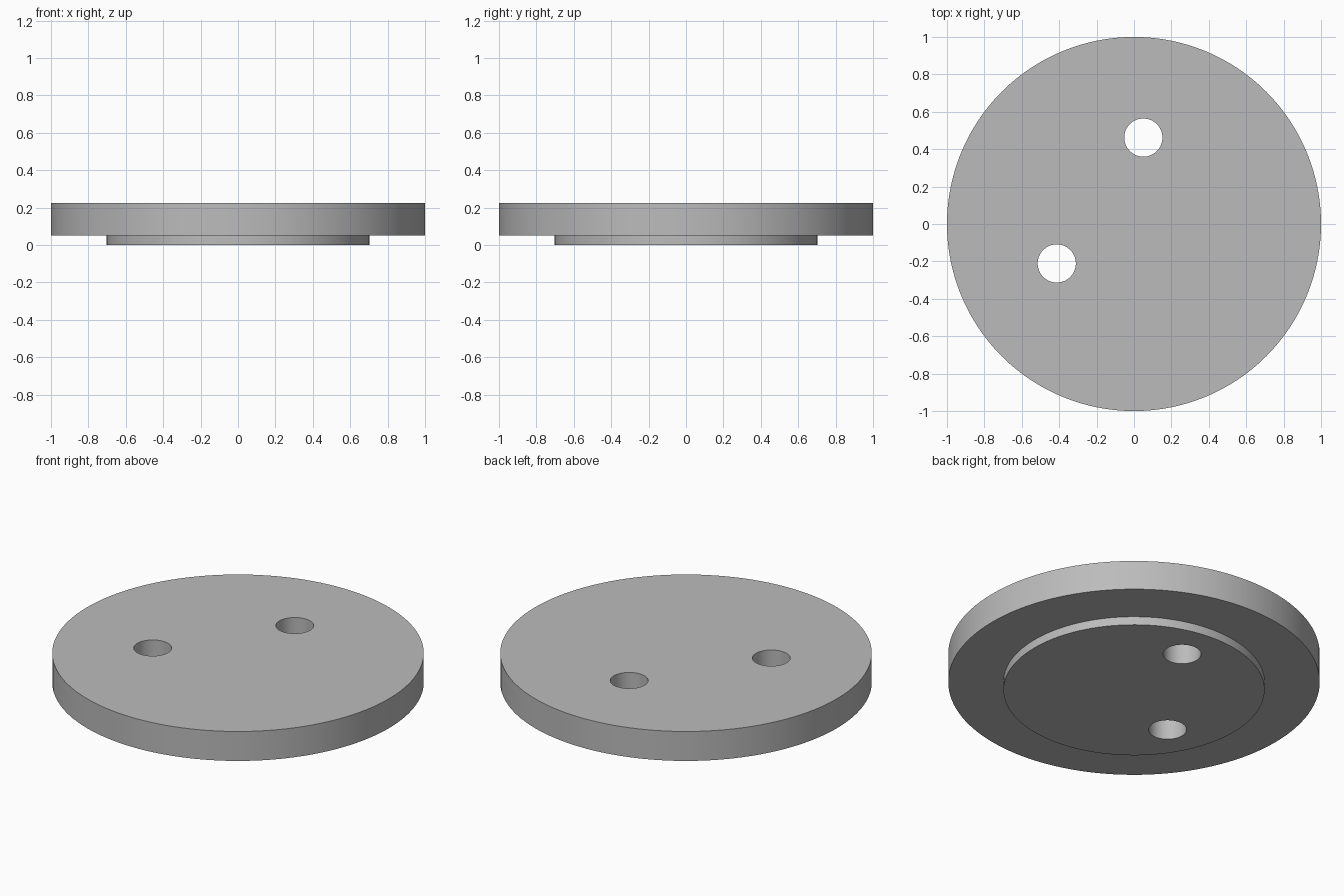
import bpy
import math

cube = bpy.data.objects.get("Cube")
if cube:
    bpy.data.objects.remove(cube, do_unlink=True)

TOP, STEP = 0.225, 0.05
RIM_RADIUS, BOSS_RADIUS, HOLE_RADIUS = 1.0, 0.703, 0.102
HOLES = [(0.05, 0.462), (-0.413, -0.211)]

# Plain grey finish
grey = bpy.data.materials.new("plain_grey")
grey.use_nodes = True
colour = (0.5, 0.5, 0.5, 1)
grey.diffuse_color = colour
grey.node_tree.nodes["Principled BSDF"].inputs["Base Color"].default_value = colour


def cylinder(name, radius, bottom, top, x=0, y=0, sides=128):
    bpy.ops.mesh.primitive_cylinder_add(
        vertices=sides, radius=radius, depth=top - bottom,
        location=(x, y, (bottom + top) / 2))
    obj = bpy.context.object
    obj.name = name
    obj.data.materials.append(grey)
    return obj


def boolean(target, tool, operation):
    mod = target.modifiers.new(operation.lower(), 'BOOLEAN')
    mod.operation = operation
    mod.solver = 'EXACT'
    mod.object = tool
    bpy.ops.object.select_all(action='DESELECT')
    target.select_set(True)
    bpy.context.view_layer.objects.active = target
    bpy.ops.object.modifier_apply(modifier=mod.name)
    bpy.data.objects.remove(tool, do_unlink=True)


# Wide disc with a shallow locating boss underneath
disc = cylinder("stepped_disc", RIM_RADIUS, STEP, TOP)
boss = cylinder("boss", BOSS_RADIUS, 0, STEP + 0.05)
boolean(disc, boss, 'UNION')

# Two holes right through the plate
for x, y in HOLES:
    cutter = cylinder("hole_cutter", HOLE_RADIUS, -0.1, TOP + 0.1, x, y, 64)
    cutter.hide_render = True
    boolean(disc, cutter, 'DIFFERENCE')

# Round walls smooth, rims crisp
bpy.ops.object.select_all(action='DESELECT')
disc.select_set(True)
bpy.context.view_layer.objects.active = disc
bpy.ops.object.shade_smooth_by_angle(angle=math.radians(30))
